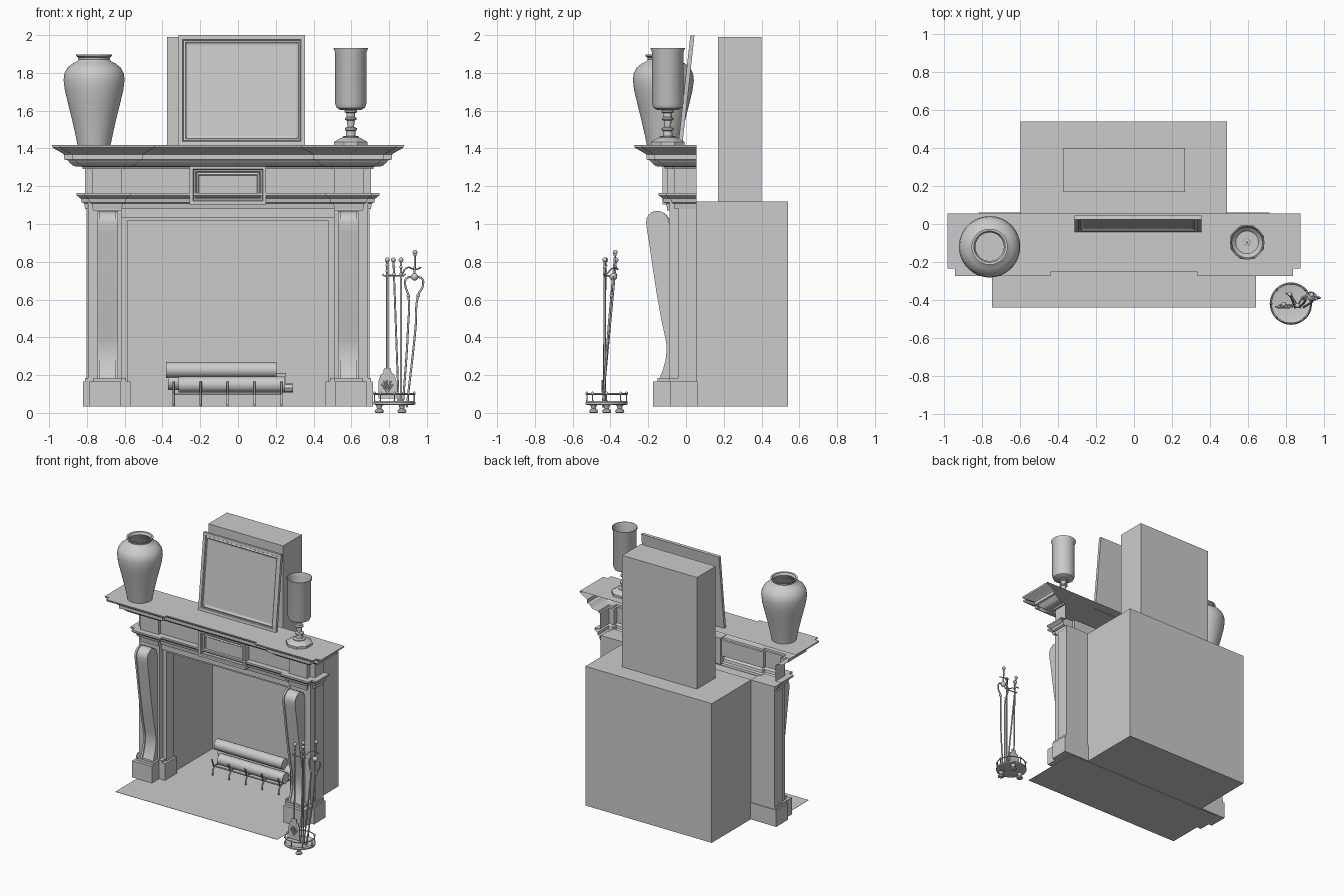
import bpy, bmesh, math
from mathutils import Vector, Matrix

if "Cube" in bpy.data.objects:
    bpy.data.objects.remove(bpy.data.objects["Cube"])

CX = -0.053   # centre line of the fireplace
FL = 0.035    # hearth level

def finish(name, bm, smooth=0):
    bmesh.ops.remove_doubles(bm, verts=bm.verts, dist=1e-5)
    bmesh.ops.recalc_face_normals(bm, faces=bm.faces)
    me = bpy.data.meshes.new(name)
    bm.to_mesh(me); bm.free()
    if smooth:
        me.polygons.foreach_set("use_smooth", [True] * len(me.polygons))
        me.set_sharp_from_angle(angle=math.radians(smooth))
    ob = bpy.data.objects.new(name, me)
    bpy.context.collection.objects.link(ob)
    return ob

def box(name, x0, x1, y0, y1, z0, z1, open_front=False):
    bm = bmesh.new()
    m = Matrix.Translation(((x0+x1)/2, (y0+y1)/2, (z0+z1)/2)) @ Matrix.Diagonal((x1-x0, y1-y0, z1-z0, 1))
    bmesh.ops.create_cube(bm, size=1, matrix=m)
    if open_front:
        bmesh.ops.delete(bm, geom=[f for f in bm.faces if f.calc_center_median().y < y0 + 1e-4], context='FACES')
    return finish(name, bm)

def lathe(name, prof, loc, n=32, smooth=40):
    # prof: (radius, z) points spun round the vertical axis
    bm = bmesh.new()
    rings = [[bm.verts.new((loc[0] + r*math.cos(2*math.pi*(i+.5)/n), loc[1] + r*math.sin(2*math.pi*(i+.5)/n), loc[2]+z))
              for i in range(n)] for r, z in prof]
    for a, b in zip(rings, rings[1:]):
        for i in range(n):
            bm.faces.new((a[i], a[(i+1) % n], b[(i+1) % n], b[i]))
    for end in (rings[0], rings[-1]):
        bm.faces.new(end)
    return finish(name, bm, smooth)

def ball(name, loc, r):
    bm = bmesh.new()
    bmesh.ops.create_uvsphere(bm, u_segments=14, v_segments=8, radius=r, matrix=Matrix.Translation(loc))
    return finish(name, bm, 60)

def tube(name, pts, r, cyclic=False, smooth_path=False):
    cu = bpy.data.curves.new(name, 'CURVE')
    cu.dimensions = '3D'; cu.bevel_depth = r; cu.bevel_resolution = 2
    cu.use_fill_caps = True; cu.resolution_u = 5
    sp = cu.splines.new('BEZIER')
    sp.bezier_points.add(len(pts) - 1)
    for p, c in zip(sp.bezier_points, pts):
        p.co = c
        p.handle_left_type = p.handle_right_type = 'AUTO' if smooth_path else 'VECTOR'
    sp.use_cyclic_u = cyclic
    tmp = bpy.data.objects.new(name + "_path", cu)
    bpy.context.collection.objects.link(tmp)
    bpy.context.view_layer.update()
    me = bpy.data.meshes.new_from_object(tmp.evaluated_get(bpy.context.evaluated_depsgraph_get()))
    bpy.data.objects.remove(tmp)
    bm = bmesh.new(); bm.from_mesh(me)
    return finish(name, bm, 50)

def prism(name, prof, a0, a1, axis='X', smooth=0):
    # profile in YZ (axis X) or XZ (axis Y), extruded from a0 to a1
    bm = bmesh.new()
    f = lambda p, a: (a, p[0], p[1]) if axis == 'X' else (p[0], a, p[1])
    face = bm.faces.new([bm.verts.new(f(p, a0)) for p in prof])
    g = bmesh.ops.extrude_face_region(bm, geom=[face])
    d = Vector((a1-a0, 0, 0)) if axis == 'X' else Vector((0, a1-a0, 0))
    bmesh.ops.translate(bm, vec=d, verts=[v for v in g['geom'] if isinstance(v, bmesh.types.BMVert)])
    return finish(name, bm, smooth)

def panel(name, w, h, rings, loc, lean=0):
    # moulded frame: nested rectangles of (inset, y), closed in the middle and at the back
    bm = bmesh.new()
    loops = [[bm.verts.new(c) for c in ((-w/2+i, y, i), (w/2-i, y, i), (w/2-i, y, h-i), (-w/2+i, y, h-i))]
             for i, y in rings]
    for a, b in zip(loops, loops[1:]):
        for i in range(4):
            bm.faces.new((a[i], a[(i+1) % 4], b[(i+1) % 4], b[i]))
    bm.faces.new(loops[0]); bm.faces.new(loops[-1])
    bm.transform(Matrix.Translation(loc) @ Matrix.Rotation(-lean, 4, 'X'))
    return finish(name, bm)

def sweep(name, path, prof):
    # mitred sweep of (offset, z) round a right-angled plan outline, with a flat top
    nrm = [Vector((b[1]-a[1], a[0]-b[0])).normalized() for a, b in zip(path, path[1:])]
    mit = [nrm[0]] + [a + b for a, b in zip(nrm, nrm[1:])] + [nrm[-1]]
    bm = bmesh.new()
    rows = [[bm.verts.new((p[0]+m.x*d, p[1]+m.y*d, z)) for p, m in zip(path, mit)] for d, z in prof]
    for a, b in zip(rows, rows[1:]):
        for i in range(len(path)-1):
            bm.faces.new((a[i], a[i+1], b[i+1], b[i]))
    bm.faces.new(rows[0])
    return finish(name, bm)

# Firebox, flue and hearth
box("firebox", -0.60, 0.49, 0.05, 0.54, FL, 1.12, open_front=True)
box("flue", -0.375, 0.27, 0.17, 0.40, 1.12, 1.99)
box("hearth", -0.75, 0.645, -0.44, 0.05, FL-0.002, FL)

# Mantel shelf, frieze and lower moulding swept round the breakfront plan
half = [(-.757, .055), (-.757, -.06), (-.717, -.06), (-.717, -.10), (-.562, -.10), (-.562, -.075)]
plan = [(CX+x, y) for x, y in half] + [(CX-x, y) for x, y in reversed(half)]
sweep("mantel", plan, [(.175, 1.417), (.172, 1.405), (.162, 1.398), (.147, 1.39), (.12, 1.375), (.11, 1.367),
      (.11, 1.342), (.092, 1.337), (.082, 1.325), (.065, 1.31), (.05, 1.305), (.015, 1.303), (.012, 1.292), (0, 1.29),
      (0, 1.165), (.045, 1.165), (.045, 1.152), (.033, 1.142), (.022, 1.134), (.018, 1.115), (.004, 1.108), (0, 1.08)])
panel("frieze_tablet", .405, .205, [(0, -.06), (0, -.125), (.018, -.125), (.022, -.115), (.03, -.115),
      (.036, -.10), (.045, -.105), (.05, -.10)], (CX, 0, 1.103))

# Opening surround
box("architrave", CX-.565, CX+.565, -.06, .05, 1.035, 1.10)
box("surround_head", CX-.55, CX+.55, -.045, .05, 1.018, 1.04)

# Scroll console side profile
scroll = [(-.152+.06*math.cos(t), 1.01+.06*math.sin(t)) for t in [math.radians(20+20*i) for i in range(9)]]
console = [(-.085, .95), (-.085, .99)] + scroll + [(-.205, .96), (-.192, .88), (-.175, .76), (-.155, .63),
           (-.13, .49), (-.108, .39), (-.102, .34), (-.108, .28), (-.125, .22), (-.14, .185), (-.085, .185)]
for s, side in ((-1, "left"), (1, "right")):
    def sbox(name, a, b, *r):
        x = sorted((CX - s*a, CX - s*b))
        box(f"{side}_{name}", x[0], x[1], *r)
    sbox("plinth", -.737, -.567, -.175, .05, FL, .165)
    sbox("plinth_back", -.767, -.517, -.085, .06, FL, .165)
    sbox("plinth_step", -.712, -.565, -.15, .05, .165, .185)
    sbox("plinth_back_step", -.757, -.54, -.09, .055, .165, .185)
    sbox("pilaster", -.74, -.565, -.087, .05, .165, 1.12)
    sbox("pilaster_back", -.75, -.545, -.04, .055, .165, 1.12)
    sbox("surround_leg", -.55, -.533, -.045, .05, .165, 1.02)
    sbox("capital", -.715, -.564, -.10, .05, 1.072, 1.085)
    xc = CX + s*.637
    prism(f"{side}_console_core", [(y+.007 if y < -.09 else y, z-.004) for y, z in console], xc-.045, xc+.045, smooth=35)
    for k in (-1, 1):
        prism(f"{side}_console_cheek", console, xc+k*.04, xc+k*.055, smooth=35)

# Framed picture leaning on the wall
panel("leaning_frame", .67, .587, [(0, .022), (0, 0), (.022, 0), (.026, .008), (.036, .004), (.044, .012), (.052, .014)],
      (.02, -.042, 1.416), .111)

# Vase
lathe("vase", [(.088, 0), (.092, .02), (.1, .06), (.118, .14), (.138, .22), (.155, .29), (.162, .345), (.158, .38),
      (.142, .41), (.115, .432), (.09, .445), (.083, .455), (.085, .465), (.095, .472), (.095, .48), (.083, .478),
      (.075, .46), (.085, .44), (.11, .42), (.145, .36), (.13, .24), (.08, .03)], (-.762, -.12, 1.417), 40)

# Hurricane lamp
lamp = (.597, -.097, 1.417)
lathe("lamp_base", [(.095, 0), (.095, .018), (.085, .024), (.06, .036), (.05, .04)], lamp, 8, 20)
lathe("lamp_stem", [(.045, .036), (.045, .046), (.026, .05), (.024, .075), (.032, .08), (.032, .09), (.018, .097),
      (.02, .13), (.03, .135), (.03, .143), (.022, .15), (.022, .17), (.034, .175), (.034, .183), (.02, .19)], lamp, 24)
lathe("lamp_glass", [(.02, .185), (.055, .187), (.075, .198), (.083, .22), (.083, .49), (.091, .51), (.091, .516),
      (.086, .516), (.079, .49), (.079, .22), (.06, .2), (.02, .198)], lamp, 32)
lathe("candle_spike", [(.02, .196), (.02, .206), (.006, .208), (.006, .22)], lamp, 12)

# Logs on an iron grate
def log(x0, x1, y, z, r, n=12):
    bm = bmesh.new()
    m = Matrix.Translation(((x0+x1)/2, y, z)) @ Matrix.Rotation(math.pi/2, 4, 'Y')
    bmesh.ops.create_cone(bm, cap_ends=True, segments=n, radius1=r, radius2=r, depth=x1-x0, matrix=m)
    finish("log", bm, 40)
log(-.315, .25, .23, .15, .042)
log(-.37, .255, .32, .165, .045)
log(-.30, .29, .29, .132, .024, 8)
log(-.38, .205, .285, .228, .042)
for i in range(5):
    x = -.34 + i*.1425
    tube("grate_bar", [(x, .165, .165), (x, .185, .105), (x, .40, .105)], .006)
    tube("grate_leg", [(x, .20, .103), (x, .178, .08), (x, .172, FL+.005)], .006, smooth_path=True)
    tube("grate_back_leg", [(x, .39, .105), (x, .39, FL)], .006)
for y in (.2, .38):
    tube("grate_rail", [(-.34, y, .1), (.23, y, .1)], .006)

# Fire tool stand: feet, tray and gallery
TX, TY = .828, -.42
lathe("tool_tray", [(.1, .042), (.112, .045), (.112, .055), (.104, .062), (.09, .058)], (TX, TY, 0))
circle = lambda r, n: [(TX+r*math.cos(2*math.pi*i/n), TY+r*math.sin(2*math.pi*i/n)) for i in range(n)]
tube("gallery_rail", [(x, y, .1) for x, y in circle(.105, 24)], .004, cyclic=True)
for x, y in circle(.105, 8):
    lathe("gallery_post", [(.006, .055), (.003, .07), (.003, .095), (.008, .098), (.008, .106), (.003, .112)], (x, y, 0), 8)
for i in range(3):
    a = math.pi + i*2*math.pi/3
    lathe("tray_foot", [(.02, 0), (.025, .006), (.022, .016), (.012, .022), (.016, .036), (.022, .044)],
          (TX+.08*math.cos(a), TY+.08*math.sin(a), 0), 12)

# Stand pole, hanging brackets and the tools
def tool(name, top, foot):
    tube(name, [foot, top], .0055)
    ball(name + "_knob", top, .013)
    a, b = Vector(top), Vector(foot)
    for t in (.05, .1):
        ball(name + "_collar", a.lerp(b, t), .009)
tool("stand_pole", (.863, -.43, .81), (.863, -.43, .05))
tool("poker", (.823, -.37, .81), (.85, -.44, .06))
tool("shovel", (.79, -.425, .81), (.79, -.435, .22))
tool("tongs_handle", (.937, -.375, .85), (.935, -.385, .72))
tube("bracket", [(.765, -.43, .735), (.775, -.43, .725), (.875, -.43, .725), (.887, -.43, .735)], .004)
tube("bracket_cross", [(.863, -.43, .725), (.83, -.375, .725), (.80, -.365, .73)], .004)
tube("tongs_bracket", [(.863, -.43, .725), (.90, -.38, .77), (.937, -.36, .76), (.97, -.385, .77)], .004, smooth_path=True)
ball("tongs_hinge", (.935, -.385, .72), .02)
tube("tongs_left", [(.93, -.385, .72), (.892, -.387, .712), (.885, -.39, .68), (.902, -.395, .62),
     (.90, -.41, .45), (.872, -.44, .03)], .0055, smooth_path=True)
tube("tongs_right", [(.94, -.385, .72), (.973, -.387, .712), (.98, -.39, .68), (.953, -.395, .62),
     (.94, -.41, .45), (.893, -.44, .03)], .0055, smooth_path=True)
for x in (.902, .953):
    ball("tongs_bead", (x, -.395, .62), .01)
blade = [(.745, .075), (.838, .075), (.838, .17), (.826, .205), (.812, .21), (.81, .235),
         (.772, .235), (.77, .21), (.756, .205), (.745, .17)]
prism("shovel_blade", blade, -.44, -.432, 'Y')
for i in range(5):
    a = math.radians(30 + 30*i)
    tube("shovel_leaf", [(.791, -.443, .11), (.791+.035*math.cos(a), -.443, .13+.045*math.sin(a))], .004)
